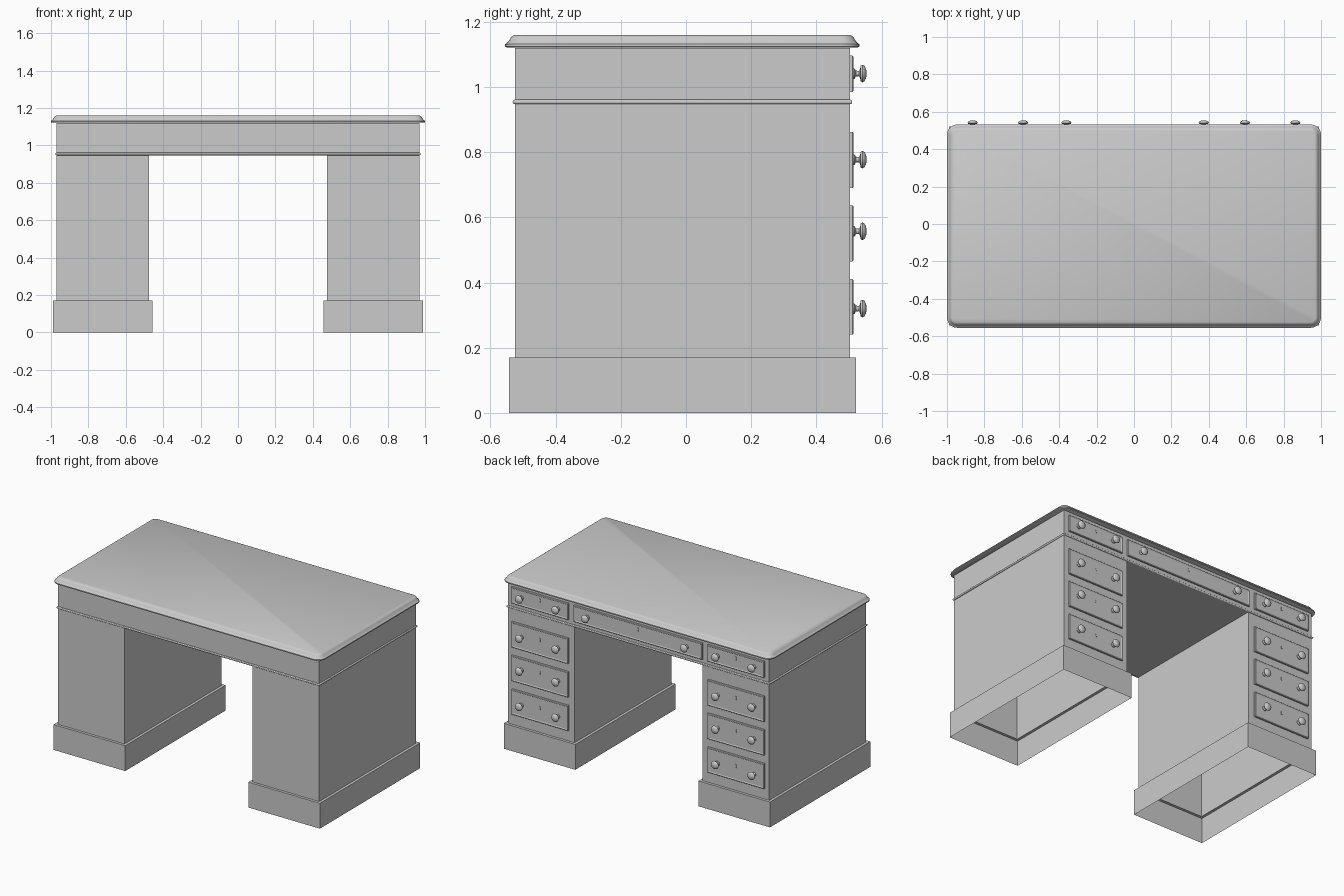
import bpy, bmesh, math

if "Cube" in bpy.data.objects:
    bpy.data.objects.remove(bpy.data.objects["Cube"])

def loft(name, loops, cap_start=False, cap_end=False, smooth=False):
    """Bridge successive closed loops of points into one object."""
    me = bpy.data.meshes.new(name)
    ob = bpy.data.objects.new(name, me)
    bpy.context.collection.objects.link(ob)
    bm = bmesh.new()
    rings = [[bm.verts.new(p) for p in loop] for loop in loops]
    n = len(rings[0])
    for a, b in zip(rings, rings[1:]):
        for i in range(n):
            j = (i + 1) % n
            bm.faces.new((a[i], a[j], b[j], b[i]))
    if cap_start:
        bm.faces.new(rings[0][::-1])
    if cap_end:
        bm.faces.new(rings[-1])
    bmesh.ops.recalc_face_normals(bm, faces=bm.faces)
    bm.to_mesh(me)
    bm.free()
    if smooth:
        bpy.ops.object.select_all(action='DESELECT')
        ob.select_set(True)
        bpy.context.view_layer.objects.active = ob
        bpy.ops.object.shade_smooth_by_angle(angle=math.radians(35))
    return ob

def rect(x0, x1, y0, y1, z):
    return [(x0, y0, z), (x1, y0, z), (x1, y1, z), (x0, y1, z)]

def round_rect(x0, x1, y0, y1, z, r, seg=6):
    pts = []
    for k, (cx, cy) in enumerate([(x1 - r, y1 - r), (x0 + r, y1 - r),
                                  (x0 + r, y0 + r), (x1 - r, y0 + r)]):
        for i in range(seg + 1):
            a = math.pi / 2 * (k + i / seg)
            pts.append((cx + r * math.cos(a), cy + r * math.sin(a), z))
    return pts

def upright(x0, x1, z0, z1, y):
    return [(x0, y, z0), (x1, y, z0), (x1, y, z1), (x0, y, z1)]

BACK = 0.503      # plane carrying the drawers
FRONT = -0.525

# Pedestals: hollow, open underneath, with a wider plinth
for side, x0, x1 in (("left", -0.97, -0.475), ("right", 0.475, 0.97)):
    p = 0.018
    loft(side + "_pedestal", [
        rect(x0 - p, x1 + p, FRONT - p, BACK + p, 0),
        rect(x0 - p, x1 + p, FRONT - p, BACK + p, 0.17),
        rect(x0, x1, FRONT, BACK, 0.17),
        rect(x0, x1, FRONT, BACK, 0.95)])

# Frieze box under the top
loft("frieze", [rect(-0.97, 0.97, FRONT, BACK, z) for z in (0.95, 1.12)], True, True)

# Half-round bead around the frieze bottom
bead = []
for i in range(7):
    a = math.pi * (i / 6 - 0.5)
    o = 0.007 * math.cos(a)
    bead.append(rect(-0.97 - o, 0.97 + o, FRONT - o, BACK + o, 0.954 + 0.007 * math.sin(a)))
loft("frieze_bead", bead, smooth=True)

# Moulded table top with rounded corners: (inset, z) profile
profile = [(0.006, 1.121), (0.0, 1.124), (0.0, 1.131), (0.006, 1.135), (0.012, 1.142),
           (0.017, 1.151), (0.022, 1.156), (0.03, 1.16)]
loft("table_top", [round_rect(-1 + i, 1 - i, -0.555 + i, 0.532 - i, z, 0.055 - i)
                   for i, z in profile], True, True, True)

# Knob: turned profile (radius, distance from panel)
KNOB = [(0.016, 0.0), (0.016, 0.004), (0.009, 0.008), (0.008, 0.018), (0.014, 0.021),
        (0.024, 0.023), (0.027, 0.028), (0.024, 0.034), (0.015, 0.039), (0.006, 0.041)]

def knob(name, x, z):
    n = 16
    loft(name, [[(x + r * math.cos(2 * math.pi * i / n), BACK + 0.01 + d,
                  z + r * math.sin(2 * math.pi * i / n)) for i in range(n)]
                for r, d in KNOB], False, True, True)

def drawer(name, x0, x1, z0, z1, knobs, kz):
    # Panel with a raised border bead and flat field
    steps = [(0, -0.003), (0, 0.008), (0.003, 0.011), (0.008, 0.011), (0.011, 0.009)]
    loft(name + "_panel", [upright(x0 + i, x1 - i, z0 + i, z1 - i, BACK + d)
                           for i, d in steps], False, True)
    for k, x in enumerate(knobs):
        knob(f"{name}_knob_{k}", x, kz)
    # Keyhole plate: round head over a flared tail
    cx, cz = (x0 + x1) / 2, kz + 0.026
    outline = [(0.0055 * math.cos(math.radians(a)), 0.0055 * math.sin(math.radians(a)))
               for a in range(-50, 231, 40)] + [(-0.005, -0.018), (0.005, -0.018)]
    loft(name + "_keyhole", [[(cx + u, BACK + d, cz + v) for u, v in outline]
                             for d in (0.008, 0.0115)], False, True)

ROWS = [(0.24, 0.41, 0.32), (0.465, 0.637, 0.557), (0.69, 0.862, 0.777), (0.985, 1.096, 1.041)]
for s, side in ((-1, "left"), (1, "right")):
    x0, x1 = sorted((s * 0.518, s * 0.937))
    for r, (z0, z1, kz) in enumerate(ROWS):
        drawer(f"{side}_drawer_{r}", x0, x1, z0, z1, (s * 0.593, s * 0.863), kz)
drawer("centre_drawer", -0.478, 0.478, 0.985, 1.096, (-0.362, 0.373), 1.041)
